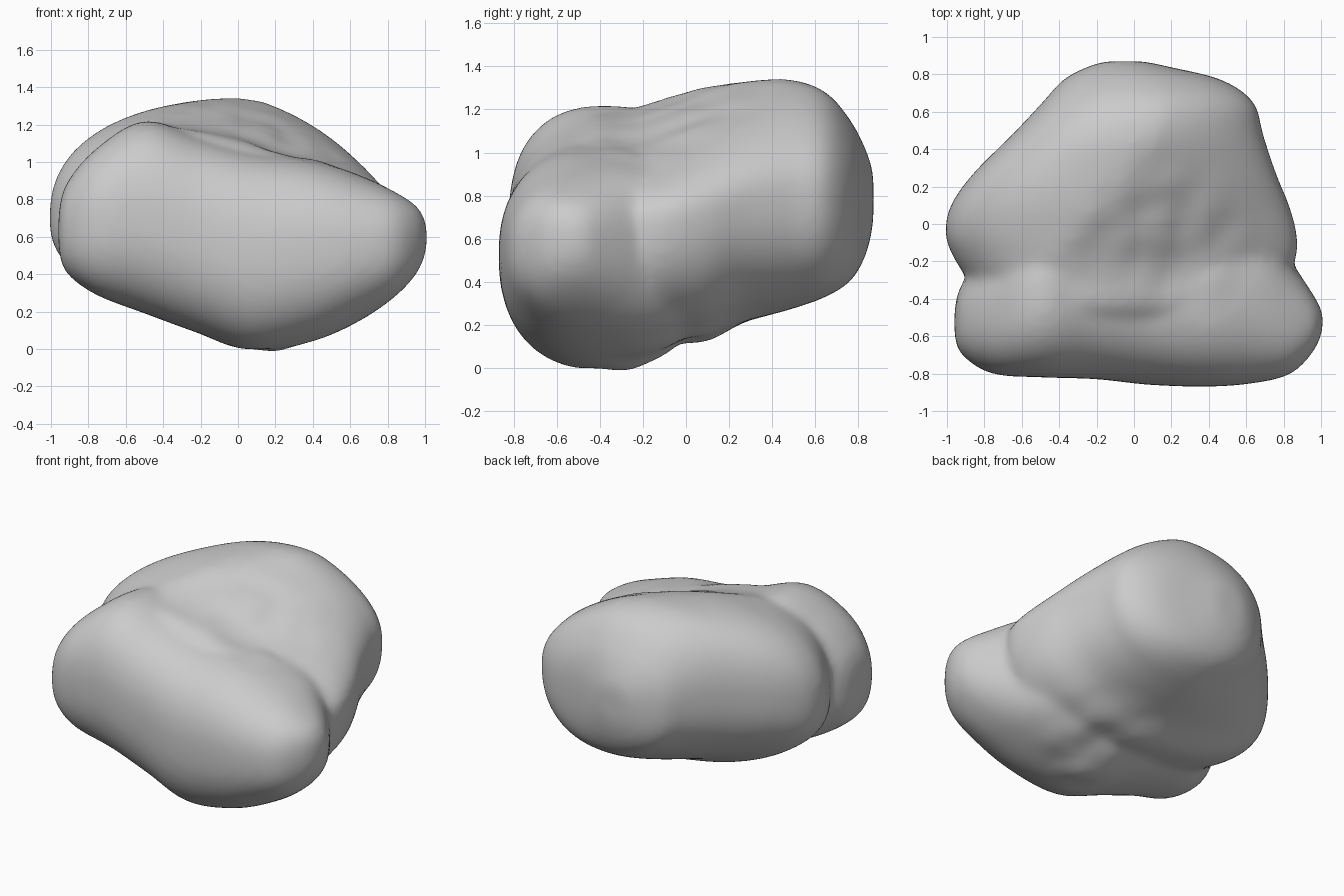
import bpy, bmesh, math
from mathutils import Vector, noise

cube = bpy.data.objects.get("Cube")
if cube:
    bpy.data.objects.remove(cube, do_unlink=True)

SIDES = 56
STEPS = 5


def signed_power(value, exponent):
    return math.copysign(abs(value) ** exponent, value)


def section(low, high, bottom, top, crest, slump, power):
    """Rounded cross-section; past the crest the top slumps away, the underside half as much."""
    points = []
    for i in range(SIDES):
        angle = math.tau * i / SIDES
        u = signed_power(math.cos(angle), 2 / power)
        v = signed_power(math.sin(angle), 2 / power)
        if v > 0:
            v *= 1 - slump * max(0, u - crest)
        else:
            v *= 1 - slump / 2 * max(0, -u - crest)
        points.append(((low + high) / 2 + u * (high - low) / 2,
                       (bottom + top) / 2 + v * (top - bottom) / 2))
    return points


def smooth_stations(stations):
    """Catmull-Rom curve through the rows of numbers."""
    rows = [Vector(s) for s in stations]
    padded = [rows[0], *rows, rows[-1]]
    for p, a, b, n in zip(padded, padded[1:], padded[2:], padded[3:]):
        for step in range(STEPS):
            t = step / STEPS
            yield (a + (b - p) * (t / 2) + (p * 2 - a * 5 + b * 4 - n) * (t * t / 2)
                   + (a * 3 - p - b * 3 + n) * (t ** 3 / 2))
    yield rows[-1]


def loft(bm, stations, power, place):
    """Skin a closed lobe through a row of cross-sections."""
    rings = []
    for along, *shape in smooth_stations(stations):
        rings.append([bm.verts.new(place(along, across, height))
                      for across, height in section(*shape, power)])
    for a, b in zip(rings, rings[1:]):
        for i in range(SIDES):
            j = (i + 1) % SIDES
            bm.faces.new((a[i], a[j], b[j], b[i]))
    bm.faces.new(rings[0])
    bm.faces.new(rings[-1])


# Front lobe: x, then y range, z range, crest, slump
front_lobe = [
    (-0.96, -0.60, -0.46, 0.54, 0.72, 0, 0),
    (-0.92, -0.70, -0.32, 0.41, 0.88, 0, 0),
    (-0.76, -0.80, -0.14, 0.29, 1.07, 0, 0),
    (-0.50, -0.82, 0.06, 0.19, 1.22, 0, 0),
    (-0.20, -0.83, 0.10, 0.08, 1.13, 0, 0),
    (0.08, -0.86, 0.10, -0.01, 1.05, 0, 0),
    (0.40, -0.87, 0.12, 0.04, 1.01, 0, 0),
    (0.65, -0.85, 0.06, 0.15, 0.93, 0, 0),
    (0.84, -0.80, -0.20, 0.28, 0.84, 0, 0),
    (0.96, -0.68, -0.38, 0.41, 0.76, 0, 0),
    (1.01, -0.57, -0.47, 0.53, 0.67, 0, 0),
]

# Back lobe: y, then x range, z range, crest, slump
back_lobe = [
    (0.87, -0.15, 0.05, 0.68, 0.90, 0.1, 0),
    (0.84, -0.25, 0.19, 0.54, 1.00, 0.1, 0.1),
    (0.77, -0.38, 0.47, 0.41, 1.14, 0.1, 0.25),
    (0.65, -0.49, 0.64, 0.33, 1.28, 0.1, 0.34),
    (0.48, -0.65, 0.69, 0.27, 1.34, 0.1, 0.38),
    (0.27, -0.86, 0.76, 0.21, 1.33, 0, 0.38),
    (0.10, -0.98, 0.83, 0.12, 1.31, -0.1, 0.41),
    (-0.05, -1.01, 0.87, 0.10, 1.28, -0.25, 0.41),
    (-0.17, -0.97, 0.87, 0.09, 1.26, -0.4, 0.4),
    (-0.30, -0.89, 0.80, 0.10, 1.24, -0.5, 0.38),
    (-0.45, -0.81, 0.70, 0.18, 1.21, -0.5, 0.36),
    (-0.58, -0.60, 0.45, 0.30, 1.05, -0.5, 0.3),
]

bm = bmesh.new()
loft(bm, front_lobe, 2.4, lambda s, a, h: (s, a, h))
loft(bm, back_lobe, 2.4, lambda s, a, h: (a, s, h))
bmesh.ops.recalc_face_normals(bm, faces=bm.faces)
mesh = bpy.data.meshes.new("boulder")
bm.to_mesh(mesh)
bm.free()
boulder = bpy.data.objects.new("boulder", mesh)
bpy.context.collection.objects.link(boulder)
bpy.context.view_layer.objects.active = boulder
boulder.select_set(True)

# Fuse the lobes and wear the edges round
remesh = boulder.modifiers.new("fuse", 'REMESH')
remesh.mode = 'VOXEL'
remesh.voxel_size = 0.022
wear = boulder.modifiers.new("wear", 'SMOOTH')
wear.factor = 0.5
wear.iterations = 20
for name in ("fuse", "wear"):
    bpy.ops.object.modifier_apply(modifier=name)

# Shallow dents on the top and underside of the middle
mesh = boulder.data
normals = [v.normal.copy() for v in mesh.vertices]
for vert, normal in zip(mesh.vertices, normals):
    centre = Vector((vert.co.x - 0.2, vert.co.y + 0.1)).length
    strength = 0.03 * max(0, 1 - centre / 0.5) * abs(normal.z)
    vert.co += normal * strength * noise.noise(vert.co * 5)

# Stone colour
stone = bpy.data.materials.new("grey stone")
stone.use_nodes = True
colour = (0.6, 0.6, 0.6, 1)
stone.diffuse_color = colour
stone.node_tree.nodes["Principled BSDF"].inputs["Base Color"].default_value = colour
mesh.materials.clear()
mesh.materials.append(stone)
bpy.ops.object.shade_smooth_by_angle(angle=math.radians(60))
